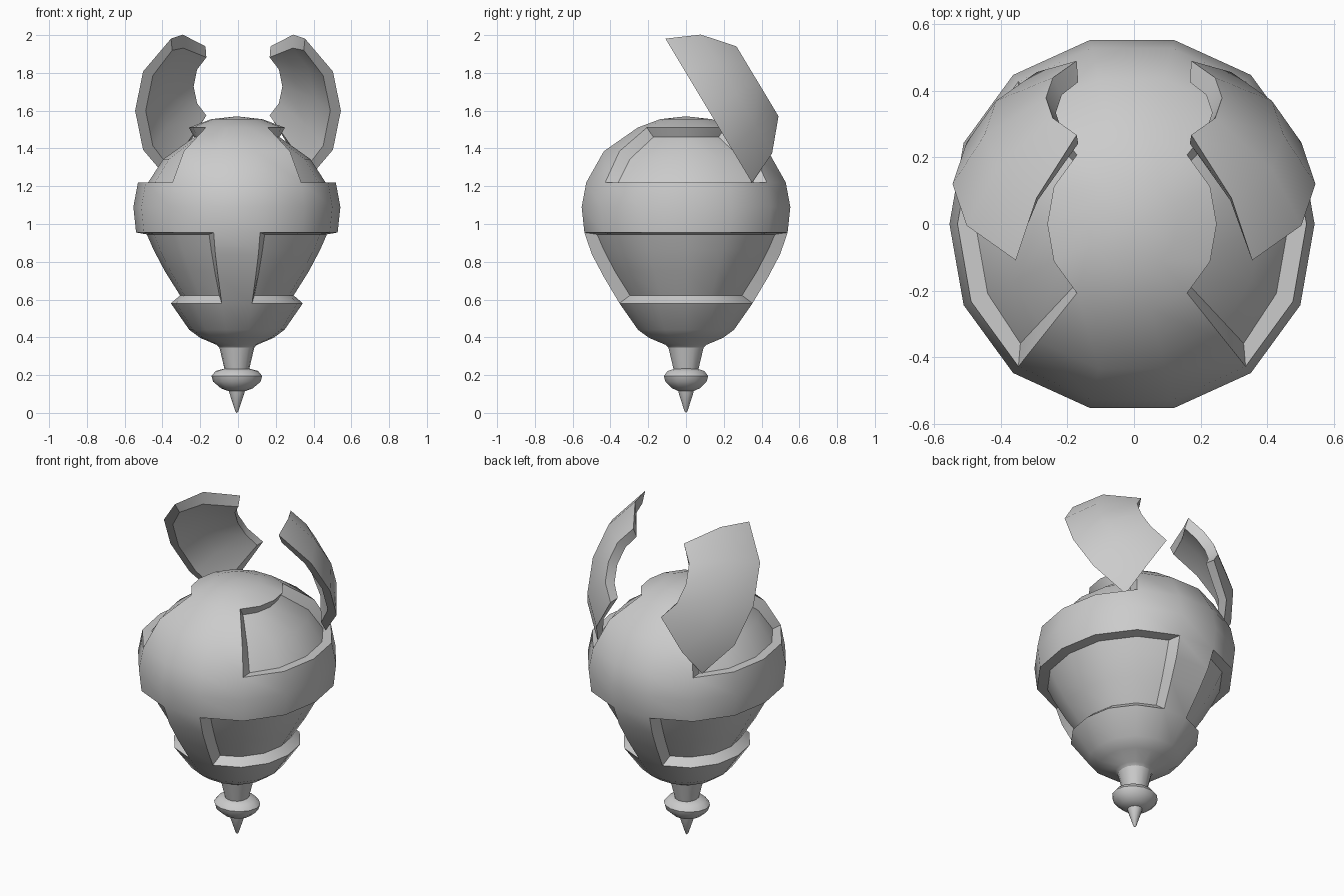
import bpy, bmesh
from math import sin, cos, pi, radians
from mathutils import Vector, Matrix

if "Cube" in bpy.data.objects:
    bpy.data.objects.remove(bpy.data.objects["Cube"])

N = 14
SHIFT = -0.006
DEPTH = 0.06
# body profile: (radius, z) from the crown down to the neck
PROFILE = [(0.14, 1.555), (0.262, 1.51), (0.445, 1.385), (0.54, 1.22),
           (0.565, 1.09), (0.55, 0.955), (0.51, 0.84), (0.445, 0.72),
           (0.36, 0.58), (0.26, 0.44), (0.20, 0.397), (0.11, 0.36),
           (0.095, 0.345), (0.067, 0.23)]
FACTOR = [0.97, 0.993, 1.013, 1.003]   # slight out-of-roundness per column


def factor(c):
    c = abs((c + N // 2) % N - N // 2)
    c = min(c, 7 - c)
    return FACTOR[c]


def ring_point(r, z, c, turn=0.0):
    a = 2 * pi * c / N + turn
    return Vector((r * factor(c) * cos(a), r * factor(c) * sin(a), z))


def finish(bm, name, angle=30):
    bmesh.ops.remove_doubles(bm, verts=bm.verts, dist=0.0005)
    bmesh.ops.recalc_face_normals(bm, faces=bm.faces)
    me = bpy.data.meshes.new(name)
    bm.to_mesh(me)
    bm.free()
    ob = bpy.data.objects.new(name, me)
    bpy.context.collection.objects.link(ob)
    bpy.ops.object.select_all(action='DESELECT')
    ob.select_set(True)
    bpy.context.view_layer.objects.active = ob
    bpy.ops.object.shade_smooth_by_angle(angle=radians(angle))
    return ob


def add_quad(bm, pts):
    bm.faces.new([bm.verts.new(p) for p in pts])


def add_grid(bm, g):
    for a, b in zip(g, g[1:]):
        for i in range(len(a) - 1):
            add_quad(bm, (a[i], a[i + 1], b[i + 1], b[i]))


def border(g):
    return (g[0] + [r[-1] for r in g[1:-1]] + g[-1][::-1]
            + [r[0] for r in g[-2:0:-1]])


def add_walls(bm, g, h):
    a, b = border(g), border(h)
    for i in range(len(a)):
        j = (i + 1) % len(a)
        add_quad(bm, (a[i], a[j], b[j], b[i]))


# outer and sunken surfaces of one panel spanning rows r0..r1, columns -c..c
def panel(r0, r1, half, center, inner_z):
    outer, inner = [], []
    for k in range(r0, r1 + 1):
        r, z = PROFILE[k]
        d = Vector(PROFILE[k - 1]) - Vector(PROFILE[k + 1])
        n = Vector((-d.y, d.x)).normalized()
        if n.x < 0:
            n = -n
        ir, iz = r - DEPTH * n.x, z - DEPTH * n.y
        iz = inner_z.get(k, iz)
        cols = range(center - half, center + half + 1)
        outer.append([ring_point(r, z, c) for c in cols])
        inner.append([ring_point(ir, iz, c, radians(4.5) * ((c == cols[0]) - (c == cols[-1])))
                      for c in cols])
    return outer, inner


UPPER = (1, 3, 2)
LOWER = (5, 8, 3)
FIX = {1: 1.46, 3: 1.22, 5: 0.945, 8: 0.622}


def in_panel(row, col):
    for r0, r1, half in (UPPER, LOWER):
        for center in (0, 7):
            if r0 <= row < r1 and (col - center + half) % N < 2 * half:
                return True
    return False


# body: turned shell with four sunken side panels
bm = bmesh.new()
for k in range(len(PROFILE) - 1):
    for c in range(N):
        if not in_panel(k, c):
            add_quad(bm, (ring_point(*PROFILE[k], c), ring_point(*PROFILE[k], (c + 1) % N),
                          ring_point(*PROFILE[k + 1], (c + 1) % N), ring_point(*PROFILE[k + 1], c)))
for c in range(N):
    add_quad(bm, (Vector((0, 0, 1.57)), ring_point(*PROFILE[0], c), ring_point(*PROFILE[0], (c + 1) % N)))
for spec in (UPPER, LOWER):
    for center in (0, 7):
        o, i = panel(*spec, center, FIX)
        add_grid(bm, i)
        add_walls(bm, o, i)
bmesh.ops.translate(bm, verts=bm.verts, vec=(SHIFT, 0, 0))
finish(bm, "body")

# raised flaps: the upper panels lifted out and tipped back
tip = (Matrix.Translation((0, 0.12, 1.6)) @ Matrix.Rotation(radians(-59), 4, 'X')
       @ Matrix.Diagonal((1.04, 1.04, 1.04, 1)) @ Matrix.Translation((0, 0, -1.22)))
for center, name in ((0, "right_flap"), (7, "left_flap")):
    bm = bmesh.new()
    o, i = panel(*UPPER, center, FIX)
    add_grid(bm, o)
    add_grid(bm, i)
    add_walls(bm, o, i)
    bmesh.ops.transform(bm, matrix=tip, verts=bm.verts)
    finish(bm, name)


# small turned parts under the body
def turned(name, prof, sx=1.0):
    bm = bmesh.new()
    vs = [bm.verts.new((r, 0, z)) for r, z in prof]
    es = [bm.edges.new(p) for p in zip(vs, vs[1:])]
    bmesh.ops.spin(bm, geom=vs + es, cent=(0, 0, 0), axis=(0, 0, 1),
                   angle=2 * pi, steps=N, use_duplicate=False)
    bmesh.ops.transform(bm, verts=bm.verts,
                        matrix=Matrix.Translation((SHIFT, 0, 0)) @ Matrix.Diagonal((sx, 1, 1, 1)))
    finish(bm, name, 45)


turned("collar_bead", [(0, 0.235), (0.06, 0.234), (0.1, 0.222), (0.12, 0.195),
                       (0.112, 0.165), (0.075, 0.13), (0.04, 0.115), (0, 0.115)], 1.12)
turned("tip", [(0.045, 0.125), (0.038, 0.1), (0.008, 0.008), (0, 0.0)])
